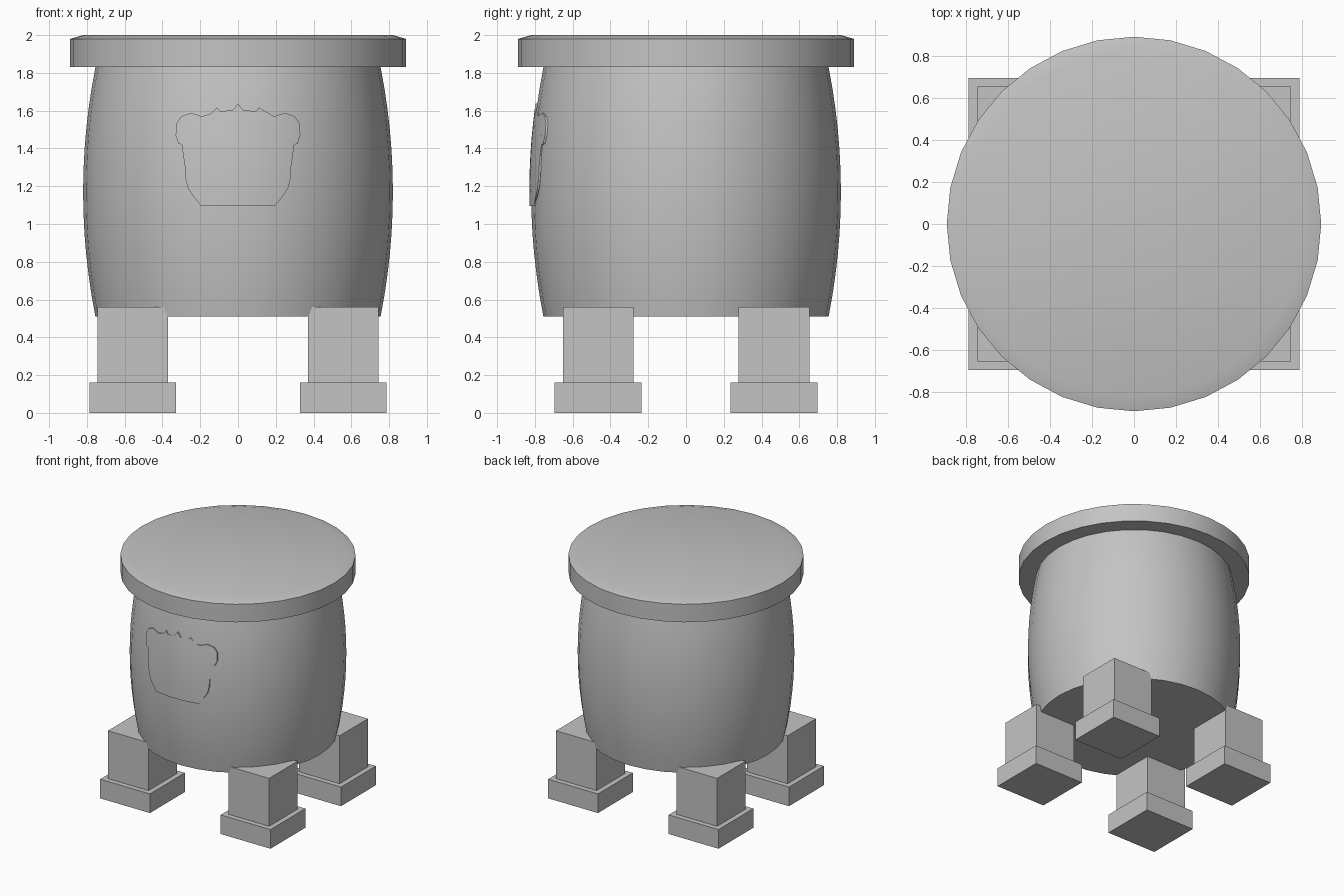
import bpy, bmesh, math

if "Cube" in bpy.data.objects:
    bpy.data.objects.remove(bpy.data.objects["Cube"])

grey = bpy.data.materials.new("plain grey")
grey.diffuse_color = (0.55, 0.55, 0.55, 1)
grey.use_nodes = True
grey.node_tree.nodes["Principled BSDF"].inputs["Base Color"].default_value = grey.diffuse_color
SIDES = 32


def finish(bm, name, smooth=False):
    bmesh.ops.recalc_face_normals(bm, faces=bm.faces)
    mesh = bpy.data.meshes.new(name)
    bm.to_mesh(mesh)
    bm.free()
    mesh.materials.append(grey)
    obj = bpy.data.objects.new(name, mesh)
    bpy.context.collection.objects.link(obj)
    if smooth:
        bpy.ops.object.select_all(action='DESELECT')
        obj.select_set(True)
        bpy.context.view_layer.objects.active = obj
        bpy.ops.object.shade_smooth_by_angle(angle=math.radians(35))
    return obj


def turned(name, profile):
    """Closed round part from (radius, z) points."""
    bm = bmesh.new()
    rings = [[bm.verts.new((r * math.cos(2 * math.pi * i / SIDES),
                            r * math.sin(2 * math.pi * i / SIDES), z))
              for i in range(SIDES)] for r, z in profile]
    for a, b in zip(rings, rings[1:]):
        for i in range(SIDES):
            j = (i + 1) % SIDES
            bm.faces.new((a[i], a[j], b[j], b[i]))
    bm.faces.new(rings[0])
    bm.faces.new(rings[-1])
    return finish(bm, name, True)


def block(name, x, y, z0, z1, width):
    bm = bmesh.new()
    bmesh.ops.create_cube(bm, size=1)
    for v in bm.verts:
        v.co = (x + v.co.x * width, y + v.co.y * width,
                (z0 + z1) / 2 + v.co.z * (z1 - z0))
    return finish(bm, name)


def barrel_radius(z):
    return 0.82 - 0.065 * ((z - 1.17) / 0.66) ** 2


# Bulging body and overhanging lid
turned("barrel_body", [(barrel_radius(0.51 + 1.32 * k / 12), 0.51 + 1.32 * k / 12)
                       for k in range(13)])
turned("lid", [(0.89, 1.83), (0.89, 1.98), (0.82, 2.0)])

# Four square legs on wider feet
for sx, side in ((-1, "left"), (1, "right")):
    for sy, end in ((-1, "front"), (1, "back")):
        block(f"{end}_{side}_leg", sx * 0.557, sy * 0.465, 0.16, 0.56, 0.375)
        block(f"{end}_{side}_foot", sx * 0.557, sy * 0.465, 0, 0.16, 0.46)

# Animal head plate wrapped on the front: right half outline, mirrored
half = [(0.195, 1.095), (0.195, 1.12), (0.235, 1.145), (0.265, 1.19), (0.28, 1.25),
        (0.28, 1.47), (0.298, 1.42), (0.315, 1.425), (0.33, 1.47), (0.327, 1.53),
        (0.30, 1.57), (0.25, 1.588), (0.19, 1.57), (0.145, 1.585), (0.11, 1.617),
        (0.095, 1.595), (0.06, 1.58), (0.025, 1.605), (0, 1.638)]
outline = half + [(-x, z) for x, z in reversed(half[:-1])]
bm = bmesh.new()
face = bm.faces.new([bm.verts.new((x, 0, z)) for x, z in outline])
bmesh.ops.triangulate(bm, faces=[face])
cuts = [((0.055 * k, 0, 0), (1, 0, 0)) for k in range(-5, 6)]
cuts += [((0, 0, 1.1 + 0.09 * k), (0, 0, 1)) for k in range(1, 6)]
for co, no in cuts:
    bmesh.ops.bisect_plane(bm, geom=bm.verts[:] + bm.edges[:] + bm.faces[:],
                           plane_co=co, plane_no=no)
back = bm.verts[:]
result = bmesh.ops.extrude_face_region(bm, geom=bm.faces[:], use_keep_orig=True)
front = {g for g in result["geom"] if isinstance(g, bmesh.types.BMVert)}
for v in bm.verts:
    r = barrel_radius(v.co.z) + (0.0095 if v in front else 0.0)
    v.co.y = -math.sqrt(r * r - v.co.x ** 2)
finish(bm, "head_emblem", True)
